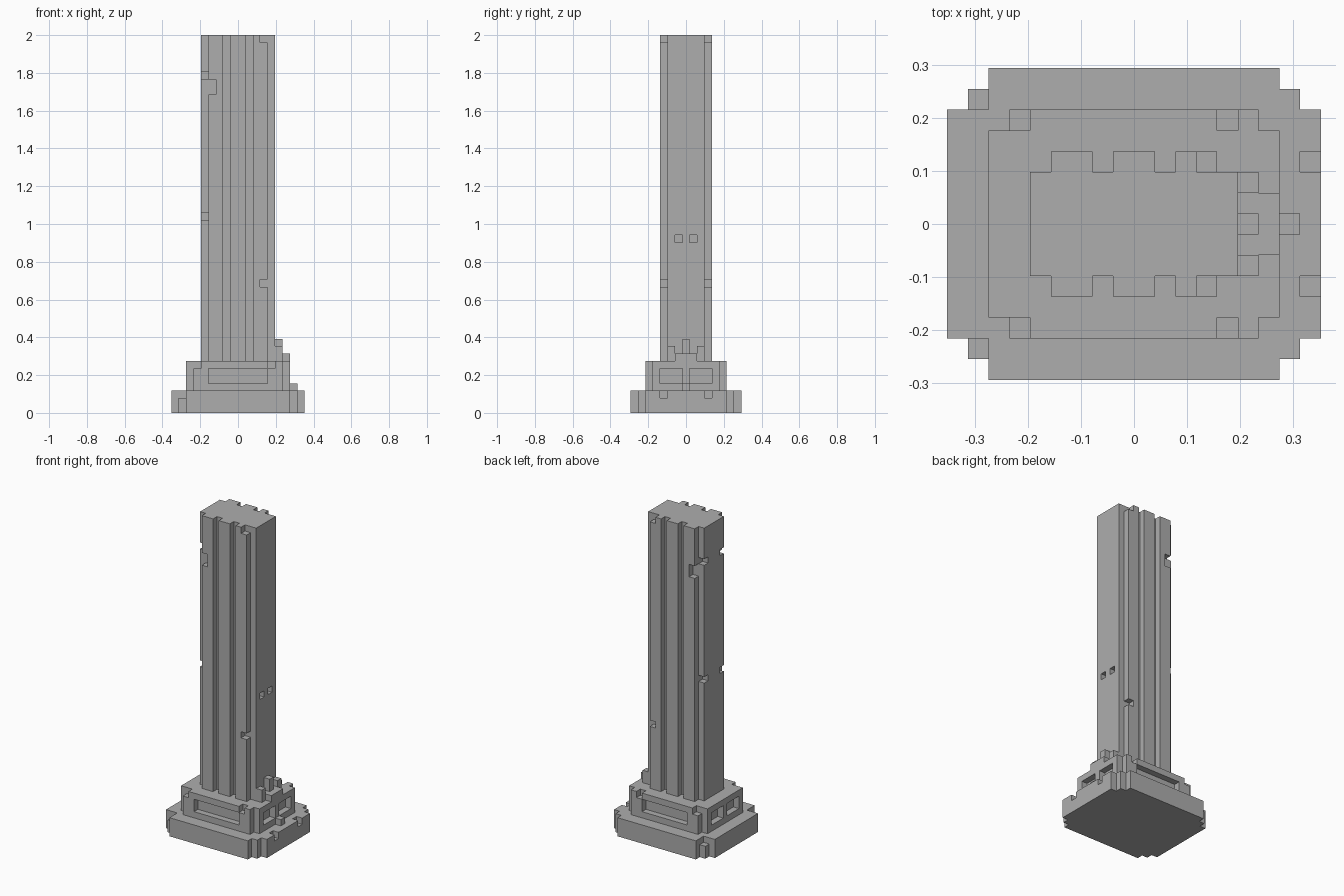
import bpy
import bmesh
import math
from itertools import product
from mathutils import Vector

UNIT = 2 / 51  # edge length of one building block

cube = bpy.data.objects.get("Cube")
if cube:
    bpy.data.objects.remove(cube, do_unlink=True)

stone = bpy.data.materials.new("grey_stone")
stone.use_nodes = True
grey = (0.42, 0.42, 0.42, 1)
stone.diffuse_color = grey
stone.node_tree.nodes["Principled BSDF"].inputs["Base Color"].default_value = grey


def cells(boxes):
    """Blocks filled by (x0, x1, y0, y1, z0, z1) boxes, mirrored front to back."""
    found = set()
    for x0, x1, y0, y1, z0, z1 in boxes:
        for x, y, z in product(range(x0, x1), range(y0, y1), range(z0, z1)):
            found |= {(x, y, z), (x, -y, z)}
    return found


def build(name, solid, cuts):
    """Skin the outer faces of the blocks and merge the flat areas."""
    filled = cells(solid) - cells(cuts)
    bm = bmesh.new()
    corners = {}

    def corner(p):
        key = tuple(round(c * 2) for c in p)
        if key not in corners:
            corners[key] = bm.verts.new(p * UNIT)
        return corners[key]

    for cell in filled:
        centre = Vector(cell) + Vector((0.5, 0, 0.5))
        for axis, side in product(range(3), (-1, 1)):
            normal = Vector((0, 0, 0))
            normal[axis] = side
            if tuple(int(c + n) for c, n in zip(cell, normal)) in filled:
                continue
            u = Vector((0, 0, 0))
            u[(axis + 1) % 3] = 1
            v = normal.cross(u)
            bm.faces.new([corner(centre + (normal + a * u + b * v) / 2)
                          for a, b in ((-1, -1), (1, -1), (1, 1), (-1, 1))])

    bmesh.ops.dissolve_limit(bm, angle_limit=math.radians(1),
                             verts=bm.verts, edges=bm.edges)
    bmesh.ops.triangulate(bm, faces=[f for f in bm.faces if len(f.verts) > 4])
    mesh = bpy.data.meshes.new(name)
    bm.to_mesh(mesh)
    bm.free()
    mesh.materials.append(stone)
    bpy.context.collection.objects.link(bpy.data.objects.new(name, mesh))


# Stepped base slab with chipped edge and a loose block
build("base_slab",
      [(-9, 9, 0, 6, 0, 3), (-8, 8, 6, 7, 0, 3), (-7, 7, 7, 8, 0, 3),
       (7, 8, 0, 1, 3, 4)],
      [(-8, -7, 6, 7, 2, 3), (8, 9, 3, 4, 2, 3)])

# Pedestal with recessed panels, chipped corners and rubble on one end
panels = [(-4, 4, 5, 6, 4, 6), (6, 7, 1, 4, 4, 6), (-7, -6, 1, 4, 4, 6)]
chips = [(-6, -5, 5, 6, 6, 7), (4, 5, 5, 6, 6, 7)]
rubble = [(5, 7, 0, 2, 7, 8), (5, 6, 0, 1, 8, 10), (5, 6, 2, 3, 7, 9)]
build("pedestal",
      [(-7, 7, 0, 5, 3, 7), (-6, 6, 5, 6, 3, 7)] + rubble,
      panels + chips)

# Tall shaft with three ribs front and back, worn in places
ribs = [(x, x + 2, 3, 4, 7, 51) for x in (-4, -1, 2)]
rib_chips = [(3, 4, 3, 4, 50, 51), (3, 4, 3, 4, 17, 18), (-4, -3, 3, 4, 43, 45)]
edge_chips = [(-5, -4, 2, 3, z, z + 1) for z in (26, 45)]
holes = [(4, 5, 1, 2, 23, 24)]
build("shaft", [(-5, 5, 0, 3, 7, 51)] + ribs, rib_chips + edge_chips + holes)
